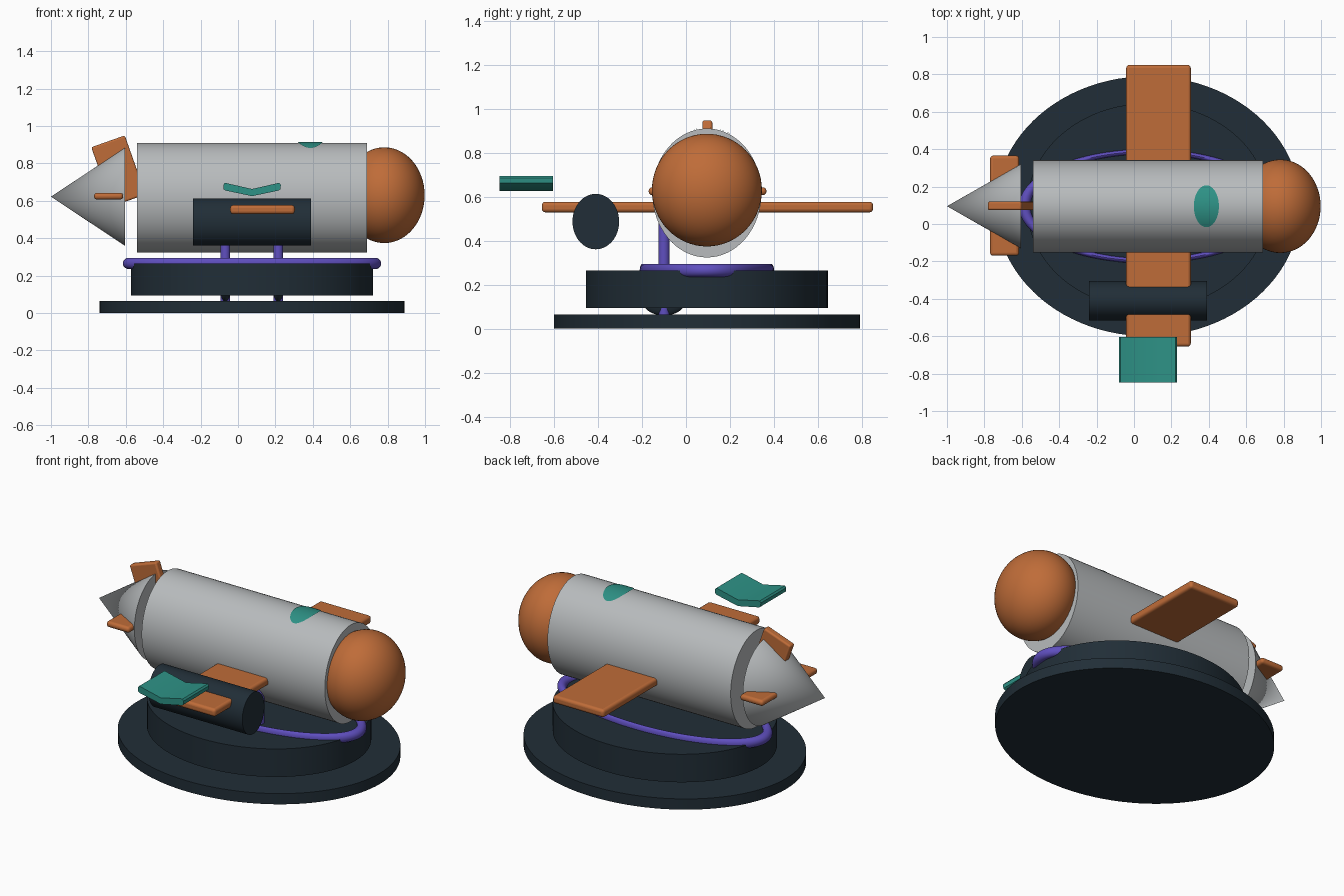
import bpy, math
from mathutils import Matrix

if "Cube" in bpy.data.objects:
    bpy.data.objects.remove(bpy.data.objects["Cube"])

CY = 0.095  # lengthwise centre plane of the craft
CX = 0.075  # centre of the stand


def material(name, rgb):
    m = bpy.data.materials.new(name)
    m.diffuse_color = (*rgb, 1)
    m.use_nodes = True
    m.node_tree.nodes["Principled BSDF"].inputs["Base Color"].default_value = m.diffuse_color
    return m


GREY = material("hull grey", (0.48, 0.50, 0.51))
ORANGE = material("copper orange", (0.52, 0.15, 0.04))
TEAL = material("teal", (0.027, 0.287, 0.238))
PURPLE = material("purple", (0.115, 0.078, 0.52))
DARK = material("dark slate", (0.015, 0.027, 0.038))


def finish(name, mat, size=(1, 1, 1), rot=None, bevel=0):
    """Bake scale and rotation, then name, colour, bevel and shade the part."""
    ob = bpy.context.object
    ob.name = name
    t = Matrix.Diagonal((*size, 1))
    if rot:
        t = t @ Matrix.Rotation(rot[0], 4, rot[1])
    ob.data.transform(t)
    ob.data.materials.append(mat)
    if bevel:
        b = ob.modifiers.new("rounded edges", 'BEVEL')
        b.width, b.segments, b.limit_method = bevel, 4, 'ANGLE'
    bpy.ops.object.shade_smooth_by_angle(angle=math.radians(35))
    return ob


def disc(name, mat, loc, rx, ry, h):
    bpy.ops.mesh.primitive_cylinder_add(vertices=96, radius=1, depth=1, location=loc)
    return finish(name, mat, (rx, ry, h))


def barrel(name, mat, loc, length, ry, rz):
    bpy.ops.mesh.primitive_cylinder_add(vertices=64, radius=1, depth=1, location=loc)
    return finish(name, mat, (length, ry, rz), (math.pi / 2, 'Y'))


def ball(name, mat, loc, size):
    bpy.ops.mesh.primitive_uv_sphere_add(segments=64, ring_count=32, radius=1, location=loc)
    return finish(name, mat, size)


def plate(name, mat, loc, size, bevel=0.016, tilt=0):
    bpy.ops.mesh.primitive_cube_add(size=1, location=loc)
    ob = finish(name, mat, size, bevel=bevel)
    ob.data.transform(Matrix.Rotation(tilt, 4, 'Y'))
    return ob


def mesh_part(name, mat, verts, faces):
    me = bpy.data.meshes.new(name)
    me.from_pydata(verts, [], faces)
    ob = bpy.data.objects.new(name, me)
    bpy.context.collection.objects.link(ob)
    bpy.ops.object.select_all(action='DESELECT')
    bpy.context.view_layer.objects.active = ob
    ob.select_set(True)
    return finish(name, mat)


# Stand: wide foot, raised drum and oval ring
disc("stand_foot", DARK, (CX, CY, 0.0325), 0.815, 0.695, 0.065)
disc("stand_drum", DARK, (CX, CY, 0.18), 0.648, 0.55, 0.17)
bpy.ops.mesh.primitive_torus_add(major_radius=1, minor_radius=0.046, major_segments=96,
                                 minor_segments=20, location=(CX, CY, 0.265))
finish("stand_ring", PURPLE, (0.66, 0.292, 0.65))

# Landing legs with rounded feet
for side, x in (("left", -0.068), ("right", 0.215)):
    bpy.ops.mesh.primitive_cylinder_add(vertices=32, radius=0.026, depth=0.435,
                                        location=(x, -0.1, 0.2825))
    finish(side + "_leg", PURPLE)
    ball(side + "_leg_foot", DARK, (x, -0.1, 0.14), (0.029, 0.105, 0.08))

# Hull, rounded end and separate tail cone
barrel("hull", GREY, (0.075, CY, 0.617), 1.23, 0.248, 0.293)
ball("round_end", ORANGE, (0.782, CY, 0.63), (0.216, 0.25, 0.256))
bpy.ops.mesh.primitive_cone_add(vertices=64, radius1=1, radius2=0, depth=1,
                                location=(-0.8025, CY, 0.622))
finish("tail_cone", GREY, (0.395, 0.225, 0.262), (-math.pi / 2, 'Y'))

# Wing and tail fins
plate("wing", ORANGE, (0.131, 0.0975, 0.553), (0.345, 1.505, 0.048))
plate("tail_fin_horizontal", ORANGE, (-0.692, 0.098, 0.625), (0.155, 0.535, 0.036))
plate("tail_fin_upright", ORANGE, (-0.639, 0.097, 0.76), (0.19, 0.045, 0.335),
      bevel=0.01, tilt=-math.radians(19.5))

# Side pod crossing the wing
barrel("side_pod", DARK, (0.075, -0.41, 0.487), 0.63, 0.106, 0.126)

# Bent vane: a shallow V profile extruded front to back
half = [(0.0, 0.625), (0.142, 0.655), (0.152, 0.662), (0.154, 0.685),
        (0.146, 0.695), (0.135, 0.694), (0.0, 0.663)]
profile = half + [(-x, z) for x, z in half[-2:0:-1]]
n = len(profile)
verts = [(CX + x, y, z) for y in (-0.848, -0.605) for x, z in profile]
faces = [(i + n, (i + 1) % n + n, (i + 1) % n, i) for i in range(n)]
# Caps split into halves so every cap face stays convex
right = list(range(0, 7))
left = [6] + list(range(7, n)) + [0]
for loop in (right, left):
    faces += [loop, [i + n for i in reversed(loop)]]
mesh_part("bent_vane", TEAL, verts, faces)

# Oval hatch following the top of the hull
rings, seg = 8, 48
verts = []
for r in range(1, rings + 1):
    for s in range(seg):
        a = 2 * math.pi * s / seg
        x, y = 0.387 + 0.067 * r / rings * math.cos(a), 0.112 * r / rings * math.sin(a)
        verts.append((x, CY + y, 0.621 + 0.293 * math.sqrt(1 - (y / 0.249) ** 2)))
faces = [tuple(range(seg))]
for r in range(rings - 1):
    for s in range(seg):
        a, b = r * seg + s, r * seg + (s + 1) % seg
        faces.append((a, a + seg, b + seg, b))
mesh_part("top_hatch", TEAL, verts, faces)
